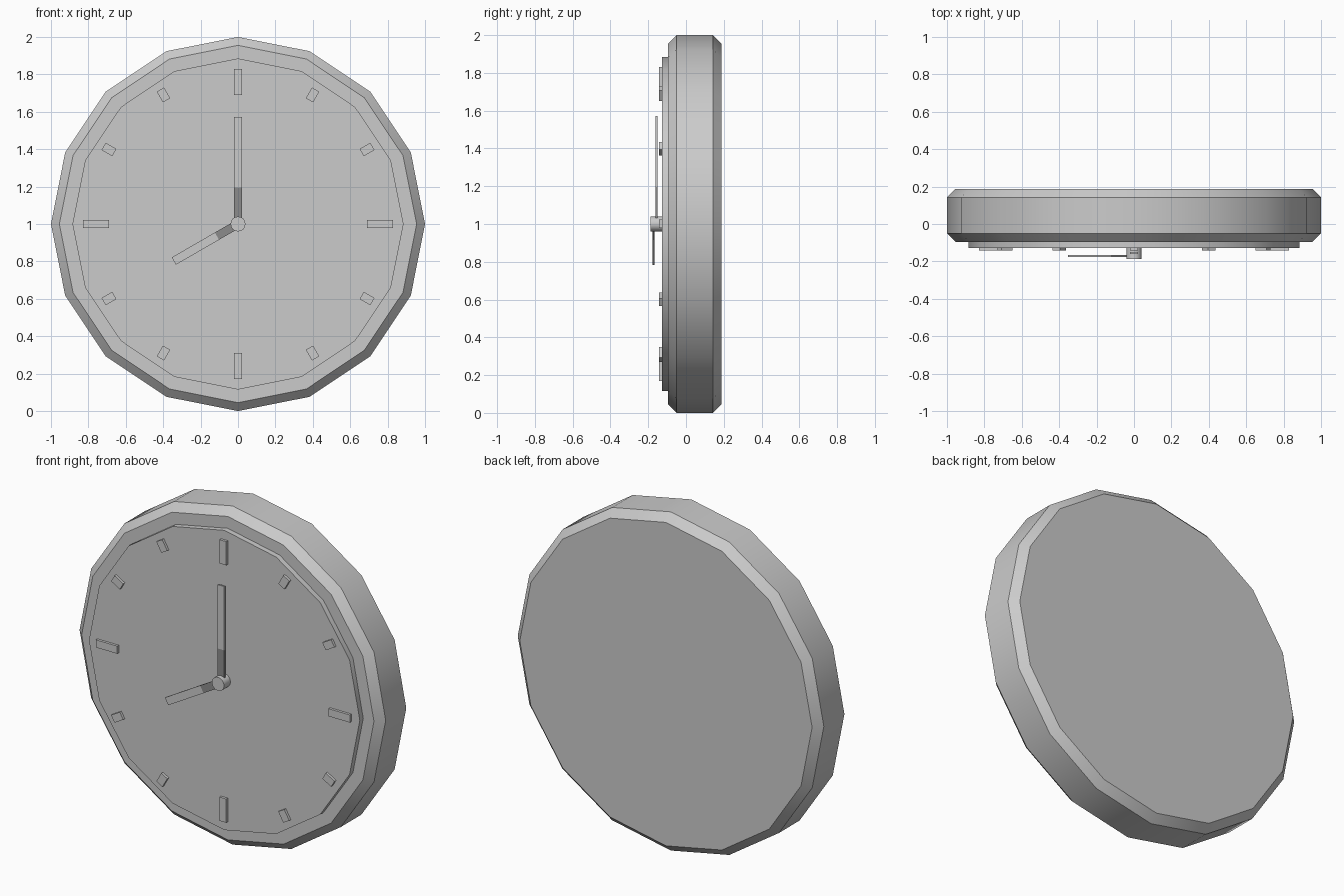
import bpy, bmesh, math
from mathutils import Matrix, Vector

if "Cube" in bpy.data.objects:
    bpy.data.objects.remove(bpy.data.objects["Cube"])

CENTRE = Vector((0, 0, 1))


def material(name, v):
    m = bpy.data.materials.new(name)
    m.diffuse_color = (v, v, v, 1)
    m.use_nodes = True
    m.node_tree.nodes["Principled BSDF"].inputs["Base Color"].default_value = m.diffuse_color
    return m


GREY = material("grey", 0.6)
DARK = material("dark_grey", 0.26)


def finish(name, bm, mats):
    bmesh.ops.recalc_face_normals(bm, faces=bm.faces)
    me = bpy.data.meshes.new(name)
    bm.to_mesh(me)
    bm.free()
    ob = bpy.data.objects.new(name, me)
    bpy.context.collection.objects.link(ob)
    for m in mats:
        me.materials.append(m)
    bpy.ops.object.select_all(action='DESELECT')
    ob.select_set(True)
    bpy.context.view_layer.objects.active = ob
    bpy.ops.object.shade_smooth_by_angle(angle=math.radians(30))
    return ob


def disc(name, profile, sides):
    """Solid turned around the y axis from (radius, y) pairs."""
    bm = bmesh.new()
    rings = [[bm.verts.new(CENTRE + Vector((r * math.cos(a), y, r * math.sin(a))))
              for a in (2 * math.pi * i / sides for i in range(sides))]
             for r, y in profile]
    for a, b in zip(rings, rings[1:]):
        for i in range(sides):
            j = (i + 1) % sides
            bm.faces.new((a[i], a[j], b[j], b[i]))
    bm.faces.new(rings[0])
    bm.faces.new(rings[-1])
    return finish(name, bm, [GREY])


def bar(name, hour, r0, r1, width, y0, y1, dark_to=None):
    """Radial bar pointing at an hour, optionally dark near the hub."""
    bm = bmesh.new()
    bmesh.ops.create_cube(bm, size=1)
    bmesh.ops.scale(bm, vec=(width, y1 - y0, r1 - r0), verts=bm.verts)
    bmesh.ops.translate(bm, vec=(0, (y0 + y1) / 2, (r0 + r1) / 2), verts=bm.verts)
    if dark_to:
        bmesh.ops.bisect_plane(bm, geom=bm.verts[:] + bm.edges[:] + bm.faces[:],
                               plane_co=(0, 0, dark_to), plane_no=(0, 0, 1))
        for f in bm.faces:
            f.material_index = int(f.calc_center_median().z < dark_to)
    bm.transform(Matrix.Translation(CENTRE) @ Matrix.Rotation(math.radians(30 * hour), 4, 'Y'))
    return finish(name, bm, [GREY, DARK])


# Bevelled case and raised dial
disc("case", [(0.955, -0.095), (1, -0.05), (1, 0.142), (0.955, 0.187)], 16)
disc("dial", [(0.885, -0.127), (0.885, -0.09)], 16)

# Hour marks, longer at the quarters
for h in range(12):
    bar(f"hour_mark_{h}", h, 0.69 if h % 3 == 0 else 0.764, 0.83, 0.045, -0.142, -0.12)

# Hands and hub
bar("minute_hand", 0, 0, 0.572, 0.045, -0.161, -0.151, 0.195)
bar("hour_hand", 8, 0, 0.396, 0.045, -0.177, -0.167, 0.13)
disc("hub", [(0.04, -0.187), (0.04, -0.12)], 16)
